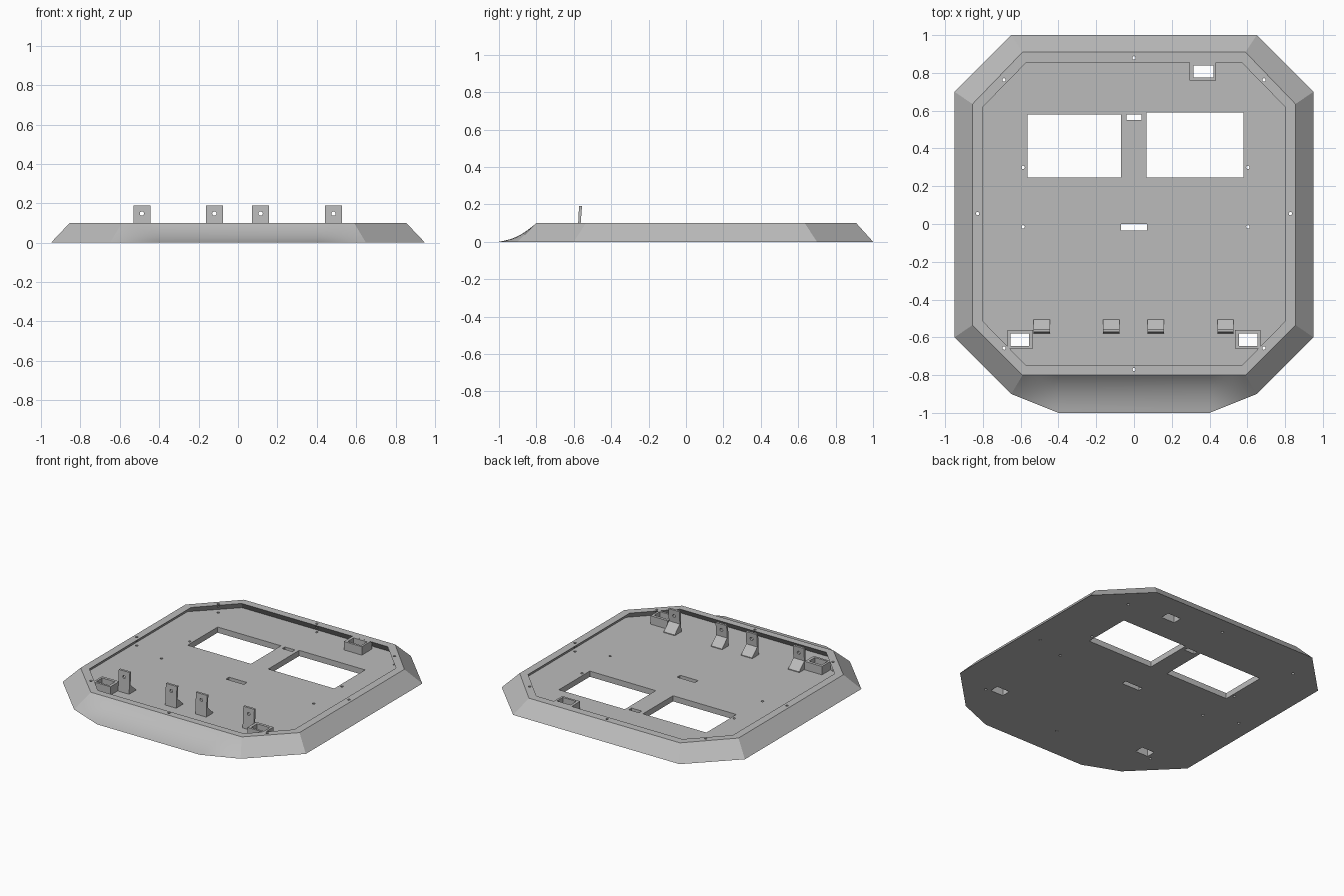
import bpy, bmesh, math
from mathutils import Vector

cube = bpy.data.objects.get("Cube")
if cube:
    bpy.data.objects.remove(cube, do_unlink=True)

grey = bpy.data.materials.new("plain grey")
grey.use_nodes = True
colour = (0.5, 0.5, 0.5, 1)
grey.diffuse_color = colour
grey.node_tree.nodes["Principled BSDF"].inputs["Base Color"].default_value = colour


def finish(name, bm):
    """Turn a bmesh into a grey object."""
    bmesh.ops.recalc_face_normals(bm, faces=bm.faces)
    mesh = bpy.data.meshes.new(name)
    bm.to_mesh(mesh)
    bm.free()
    mesh.materials.append(grey)
    obj = bpy.data.objects.new(name, mesh)
    bpy.context.collection.objects.link(obj)
    return obj


def loft(name, rings):
    """Closed solid through rings of equal length."""
    bm = bmesh.new()
    rows = [[bm.verts.new(p) for p in ring] for ring in rings]
    n = len(rows[0])
    for a, b in zip(rows, rows[1:]):
        for i in range(n):
            j = (i + 1) % n
            bm.faces.new((a[i], a[j], b[j], b[i]))
    bm.faces.new(rows[0])
    bm.faces.new(rows[-1])
    return finish(name, bm)


def box(name, x0, x1, y0, y1, z0, z1):
    base = [(x0, y0), (x1, y0), (x1, y1), (x0, y1)]
    return loft(name, [[(x, y, z) for x, y in base] for z in (z0, z1)])


def cylinder(name, centre, radius, depth, along_y=False):
    bm = bmesh.new()
    bmesh.ops.create_cone(bm, cap_ends=True, segments=16, radius1=radius,
                          radius2=radius, depth=depth)
    if along_y:
        for v in bm.verts:
            v.co = Vector((v.co.x, v.co.z, v.co.y))
    bmesh.ops.translate(bm, verts=bm.verts, vec=centre)
    return finish(name, bm)


def combine(target, others, operation):
    """Apply boolean modifiers, then drop the helper solids."""
    for other in others:
        mod = target.modifiers.new(operation, 'BOOLEAN')
        mod.operation = operation
        mod.solver = 'EXACT'
        mod.object = other
    bpy.context.view_layer.update()
    graph = bpy.context.evaluated_depsgraph_get()
    mesh = bpy.data.meshes.new_from_object(target.evaluated_get(graph))
    target.modifiers.clear()
    target.data = mesh
    for other in others:
        bpy.data.objects.remove(other, do_unlink=True)


def octagon(half_x, cut_x, back, cut_back, front, cut_front, z):
    right = [(cut_x, front), (half_x, cut_front), (half_x, cut_back), (cut_x, back)]
    return [Vector((x, y, z)) for x, y in right] + \
           [Vector((-x, y, z)) for x, y in reversed(right)]


# Tray with sloping walls, parallel inside and out
RIM, FLOOR = 0.1, 0.04
foot = octagon(0.95, 0.65, 1.0, 0.70, -0.90, -0.60, 0)
crest = octagon(0.855, 0.59, 0.91, 0.635, -0.80, -0.535, RIM)
inner = octagon(0.80, 0.57, 0.855, 0.62, -0.75, -0.515, RIM)
floor = [p + (a - b) * (RIM - FLOOR) / RIM for p, a, b in zip(inner, foot, crest)]
tray = loft("tray", [foot, crest, inner, floor])

# Raised socket frames
sockets = [box("socket", -0.67, -0.535, -0.66, -0.56, 0.02, 0.0995),
           box("socket", 0.535, 0.67, -0.66, -0.56, 0.02, 0.0995),
           box("socket", 0.295, 0.435, 0.76, 0.872, 0.02, 0.0995)]
combine(tray, sockets, 'UNION')

# Windows, slots and socket openings
openings = [(-0.565, -0.07, 0.245, 0.58), (0.065, 0.58, 0.245, 0.59),
            (-0.04, 0.04, 0.55, 0.58), (-0.07, 0.07, -0.035, 0.0),
            (-0.655, -0.555, -0.645, -0.58), (0.555, 0.655, -0.645, -0.58),
            (0.315, 0.42, 0.775, 0.84)]
cutters = [box("opening", *o, -0.1, 0.3) for o in openings]

# Screw holes in the rim and floor
holes = [(0, 0.88), (0, -0.77)]
for side in (-1, 1):
    holes += [(side * 0.688, 0.763), (side * 0.828, 0.055), (side * 0.688, -0.657)]
    holes += [(side * 0.595 + 0.008, y) for y in (0.3, -0.015)]
cutters += [cylinder("hole", (x, y, 0.1), 0.009, 0.4) for x, y in holes]
combine(tray, cutters, 'DIFFERENCE')

# Open the front wall where the curved lip takes over
bm = bmesh.new()
bm.from_mesh(tray.data)
covered = [f for f in bm.faces if f.normal.y < -0.5 and f.normal.z > 0.3
           and f.calc_center_median().y < -0.79 and abs(f.normal.x) < 0.1]
bmesh.ops.delete(bm, geom=covered, context='FACES')
bm.to_mesh(tray.data)
bm.free()

# Concave front lip, fading to the straight corner edges
bm = bmesh.new()
STEPS, END = 10, 8
half = [(0.4 + 0.25 * i / END, 0.4 + 0.19 * i / END, 1 - i / END) for i in range(END + 1)]
columns = [(-b, -t, f) for b, t, f in reversed(half)] + half
grid = []
for bx, tx, flare in columns:
    low = Vector((bx, -0.9 - 0.1 * flare, 0))
    high = Vector((tx, -0.8, RIM))
    middle = (low + high) / 2
    control = middle.lerp(Vector((middle.x, -0.875, 0.02)), flare)
    grid.append([bm.verts.new(high * (1 - t) ** 2 + control * 2 * t * (1 - t) + low * t * t)
                 for t in (i / STEPS for i in range(STEPS + 1))])
for a, b in zip(grid, grid[1:]):
    for i in range(STEPS):
        bm.faces.new((a[i], a[i + 1], b[i + 1], b[i]))
bm.faces.new([column[-1] for column in grid])
lip = finish("front_lip", bm)
bpy.ops.object.select_all(action='DESELECT')
lip.select_set(True)
bpy.context.view_layer.objects.active = lip
bpy.ops.object.shade_smooth_by_angle(angle=math.radians(25))

# Upright drilled tabs with a gusset behind each
profile = [(-0.58, 0.03), (-0.572, 0.19), (-0.556, 0.19),
           (-0.563, 0.1), (-0.505, 0.045), (-0.505, 0.03)]
for number, x in enumerate((-0.488, -0.12, 0.115, 0.485), 1):
    tab = loft(f"tab_{number}", [[(x + dx, y, z) for y, z in profile]
                                 for dx in (-0.043, 0.043)])
    combine(tab, [cylinder("pin_hole", (x, -0.56, 0.148), 0.011, 0.1, True)], 'DIFFERENCE')
